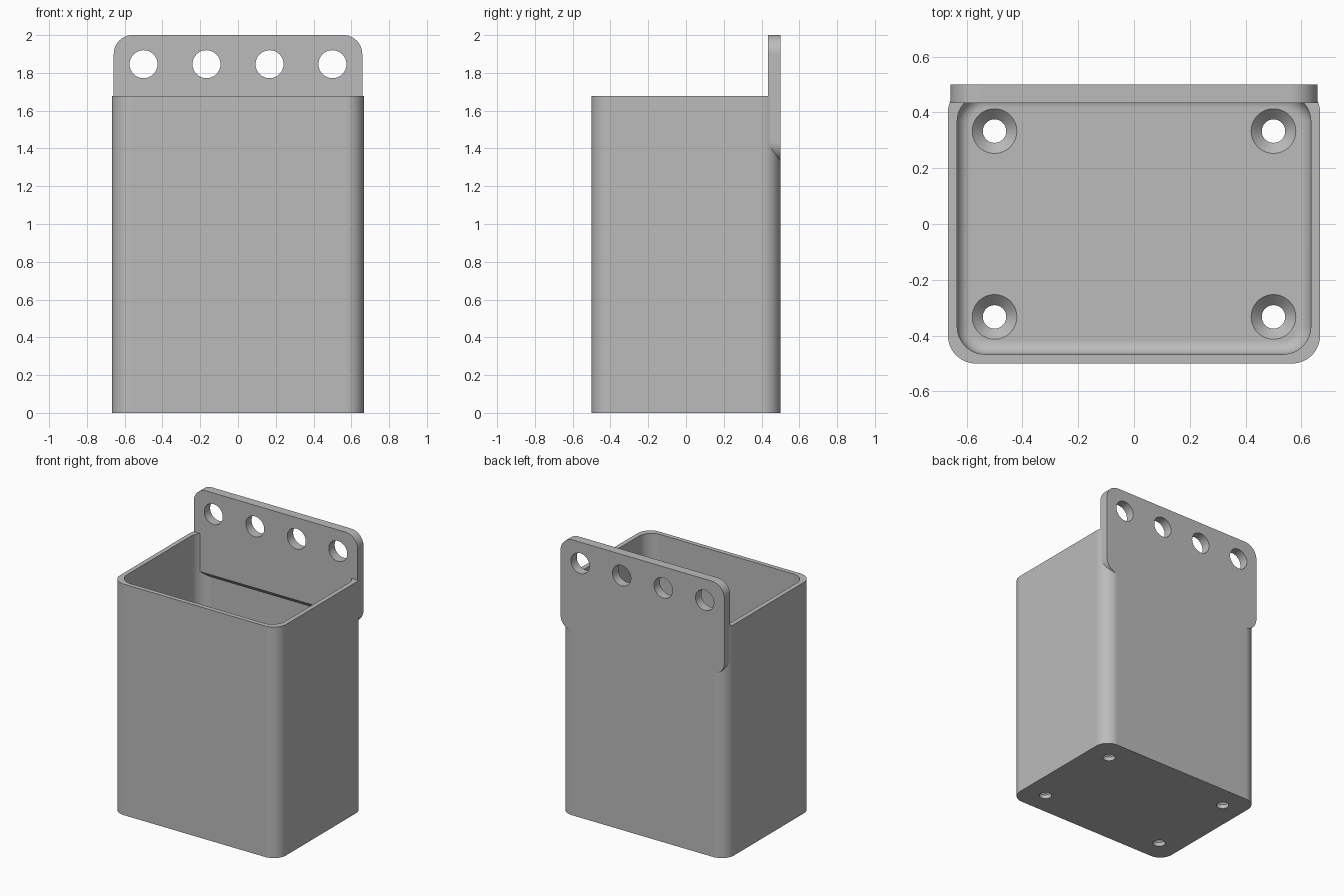
import bpy, bmesh, math
from mathutils import Vector

cube = bpy.data.objects.get("Cube")
if cube:
    bpy.data.objects.remove(cube, do_unlink=True)

grey = bpy.data.materials.new("plain_grey")
grey.use_nodes = True
COLOUR = (0.5, 0.5, 0.5, 1)
grey.diffuse_color = COLOUR
grey.node_tree.nodes["Principled BSDF"].inputs["Base Color"].default_value = COLOUR


def rounded_rect(hx, hy, r, steps=12):
    """Points of a rounded rectangle, counter-clockwise."""
    pts = []
    for k, (sx, sy) in enumerate([(1, 1), (-1, 1), (-1, -1), (1, -1)]):
        for i in range(steps + 1):
            a = math.pi / 2 * (k + i / steps)
            pts.append((sx * (hx - r) + r * math.cos(a), sy * (hy - r) + r * math.sin(a)))
    return pts


def loft(bm, rings):
    """Skin a stack of equal rings and cap both ends."""
    loops = [[bm.verts.new(p) for p in ring] for ring in rings]
    n = len(loops[0])
    for a, b in zip(loops, loops[1:]):
        for i in range(n):
            j = (i + 1) % n
            bm.faces.new((a[i], a[j], b[j], b[i]))
    bm.faces.new(loops[0][::-1])
    bm.faces.new(loops[-1])
    bmesh.ops.recalc_face_normals(bm, faces=bm.faces)


def make_object(name, bm):
    mesh = bpy.data.meshes.new(name)
    bm.to_mesh(mesh)
    bm.free()
    mesh.materials.append(grey)
    obj = bpy.data.objects.new(name, mesh)
    bpy.context.collection.objects.link(obj)
    return obj


def activate(obj):
    bpy.ops.object.select_all(action='DESELECT')
    obj.select_set(True)
    bpy.context.view_layer.objects.active = obj


def drill(target, centres, profile, axis):
    """Cut holes with a (radius, depth) profile turned about axis."""
    bm = bmesh.new()
    turn = Vector((0, 0, 1)).rotation_difference(Vector(axis))
    for c in centres:
        rings = []
        for r, d in profile:
            circle = [2 * math.pi * i / 48 for i in range(48)]
            rings.append([Vector(c) + turn @ Vector((r * math.cos(a), r * math.sin(a), d))
                          for a in circle])
        loft(bm, rings)
    cutter = make_object("hole_cutter", bm)
    cutter.hide_render = True
    mod = target.modifiers.new("holes", 'BOOLEAN')
    mod.operation, mod.solver, mod.object = 'DIFFERENCE', 'EXACT', cutter
    activate(target)
    bpy.ops.object.modifier_apply(modifier=mod.name)
    bpy.data.objects.remove(cutter, do_unlink=True)


def finish(obj):
    activate(obj)
    bpy.ops.object.shade_smooth_by_angle(angle=math.radians(30))
    obj.modifiers.new("even_shading", 'WEIGHTED_NORMAL').keep_sharp = True


HX, HY, RIM, WALL, FLOOR = 0.667, 0.5, 1.677, 0.033, 0.067
CORNER, FILLET = 0.1, 0.05

# Open bin: outer wall, rim, inner wall and a filleted floor
def ring(inset, radius, z):
    return [(x, y, z) for x, y in rounded_rect(HX - inset, HY - inset, radius)]

rings = [ring(0, CORNER, 0), ring(0, CORNER, RIM), ring(WALL, CORNER, RIM)]
for i in range(9):
    a = math.pi / 2 * i / 8
    d = FILLET * (1 - math.cos(a))
    rings.append(ring(WALL + d, CORNER - d, FLOOR + FILLET * (1 - math.sin(a))))
bm = bmesh.new()
loft(bm, rings)
box = make_object("bin", bm)

# Countersunk screw holes through the floor
drill(box, [(x, y, 0) for x in (-0.5, 0.5) for y in (-0.333, 0.333)],
      [(0.042, -0.05), (0.042, 0.029), (0.08, FLOOR), (0.08, 0.15)], (0, 0, 1))
finish(box)

# Hanging plate along the back, with a sloped lower edge
FRONT, BOTTOM, TOP = 0.433, 1.333, 2.0
outline = rounded_rect(0.658, (TOP - BOTTOM) / 2, CORNER)
mid = (TOP + BOTTOM) / 2
bm = bmesh.new()
loft(bm, [[(x, y, z + mid) for x, z in outline] for y in (FRONT, HY)])
cut = bmesh.ops.bisect_plane(bm, geom=bm.verts[:] + bm.edges[:] + bm.faces[:], dist=1e-5,
                             plane_co=(0, HY, BOTTOM + 0.001), plane_no=(0, 1, 1), clear_inner=True)
bmesh.ops.holes_fill(bm, edges=[e for e in bm.edges if e.is_boundary])
bmesh.ops.recalc_face_normals(bm, faces=bm.faces)
plate = make_object("hanging_plate", bm)

# Row of round mounting holes
drill(plate, [(x, 0.467, 1.846) for x in (-0.5, -0.167, 0.167, 0.5)],
      [(0.074, -0.1), (0.074, 0.1)], (0, 1, 0))
finish(plate)
